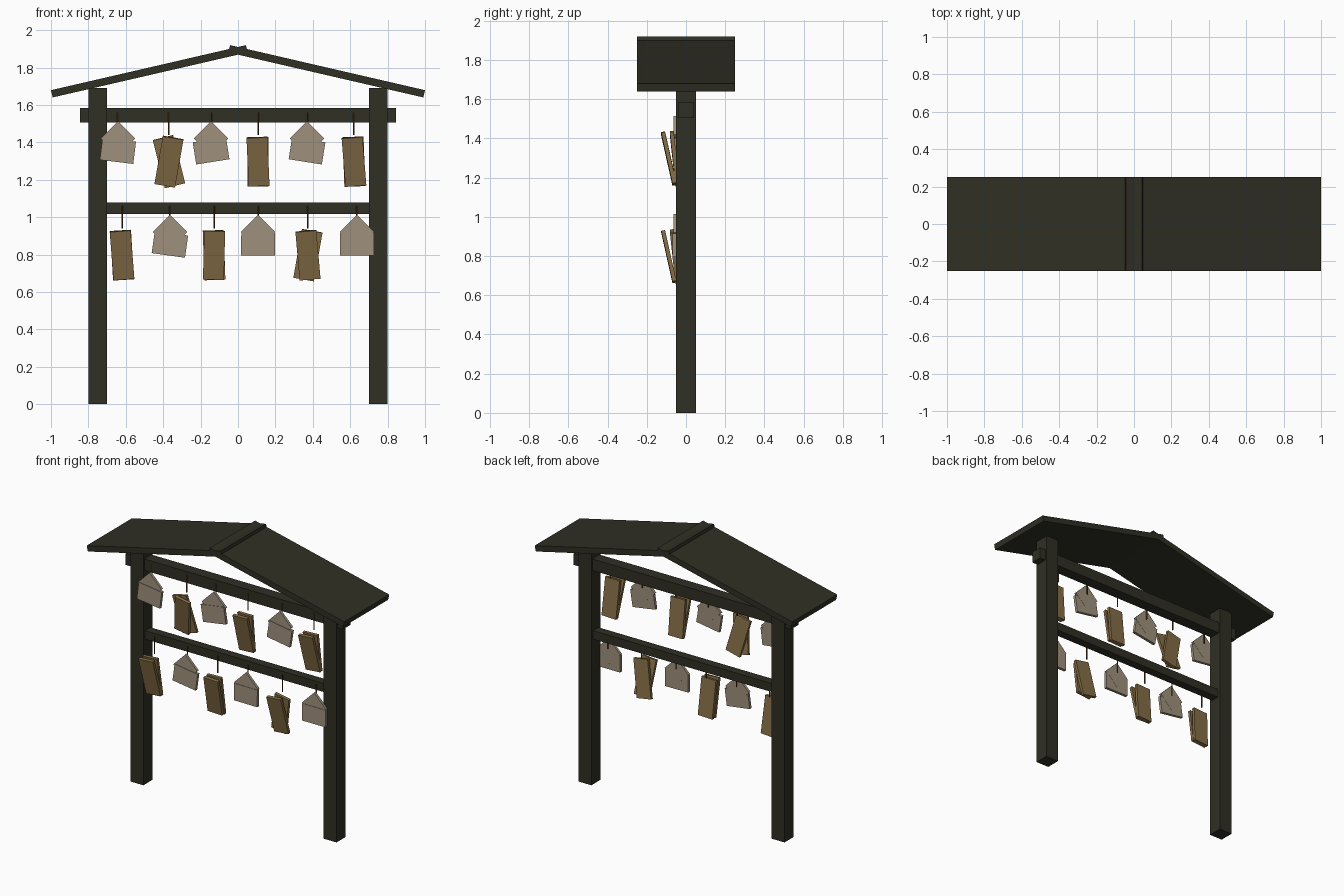
import bpy, bmesh, math
from mathutils import Vector

if "Cube" in bpy.data.objects:
    bpy.data.objects.remove(bpy.data.objects["Cube"])


def material(name, rgb):
    m = bpy.data.materials.new(name)
    m.diffuse_color = (*rgb, 1)
    m.use_nodes = True
    m.node_tree.nodes["Principled BSDF"].inputs["Base Color"].default_value = m.diffuse_color
    return m


DARK = material("dark_stained_wood", (0.029, 0.029, 0.018))
BROWN = material("brown_wood", (0.235, 0.155, 0.062))
PALE = material("pale_wood", (0.345, 0.285, 0.205))
CORD = material("brown_cord", (0.09, 0.04, 0.015))


def box(name, size, loc, mat, tilt=0, roll=0):
    """Box with tilt about x and roll about y, in degrees."""
    bm = bmesh.new()
    bmesh.ops.create_cube(bm, size=1)
    bmesh.ops.scale(bm, vec=size, verts=bm.verts)
    return finish(bm, name, loc, mat, tilt, roll)


def finish(bm, name, loc, mat, tilt=0, roll=0):
    me = bpy.data.meshes.new(name)
    bm.to_mesh(me)
    bm.free()
    me.materials.append(mat)
    ob = bpy.data.objects.new(name, me)
    ob.location = loc
    ob.rotation_euler = (math.radians(tilt), math.radians(roll), 0)
    bpy.context.collection.objects.link(ob)
    return ob


# Frame: two posts and two rails
for side, s in (("left", -1), ("right", 1)):
    box(side + "_post", (0.1, 0.1, 1.69), (0.75 * s, 0, 0.845), DARK)
box("top_rail", (1.69, 0.08, 0.08), (0, 0, 1.545), DARK)
box("lower_rail", (1.42, 0.06, 0.06), (0, 0, 1.048), DARK)

# Roof: two sloping boards that cross at the ridge
SLOPE, LENGTH, THICK = 13, 1.07, 0.04
a = math.radians(SLOPE)
along = Vector((math.cos(a), 0, math.sin(a)))
normal = Vector((-math.sin(a), 0, math.cos(a)))
c = Vector((-1, 0, 1.679)) + along * LENGTH / 2 - normal * THICK / 2
for side, s in (("left", 1), ("right", -1)):
    box(side + "_roof_board", (LENGTH, 0.5, THICK), (c.x * s, 0, c.z), DARK,
        roll=-SLOPE * s)


def cord(x, z):
    bm = bmesh.new()
    bmesh.ops.create_cone(bm, cap_ends=True, segments=8, radius1=0.004,
                          radius2=0.004, depth=0.12)
    finish(bm, "hanging_cord", (x, -0.041, z), CORD)


def gabled_plaque(x, z, roll):
    """Square set on its corner for the gable, with a board over its lower half."""
    cord(x, z)
    box("plaque_gable", (0.131, 0.018, 0.131), (x, -0.056, z - 0.079), PALE, roll=45)
    box("plaque_board", (0.18, 0.02, 0.12), (x, -0.058, z - 0.145), PALE, roll=roll)


def tablet_pair(x, z, front_roll, back_roll):
    """Two long tablets, the front one leaning out at the top."""
    cord(x, z)
    box("front_tablet", (0.112, 0.02, 0.265), (x, -0.088, z - 0.203), BROWN, 12.5, front_roll)
    box("back_tablet", (0.112, 0.02, 0.265), (x, -0.058, z - 0.203), BROWN, 6, back_roll)


# Upper row
U, L = 1.5, 1.0
for x, roll in ((-0.642, 7), (-0.144, -9), (0.369, 9)):
    gabled_plaque(x, U, roll)
for x, f, b in ((-0.369, 10, -14), (0.107, -2.5, 0), (0.62, -4.5, -2)):
    tablet_pair(x, U, f, b)

# Lower row
for x, roll in ((-0.364, 8), (0.107, 0.5), (0.636, 0)):
    gabled_plaque(x, L, roll)
for x, f, b in ((-0.62, -4.5, -3.5), (-0.128, 1.5, -2), (0.374, -5, 10)):
    tablet_pair(x, L, f, b)
